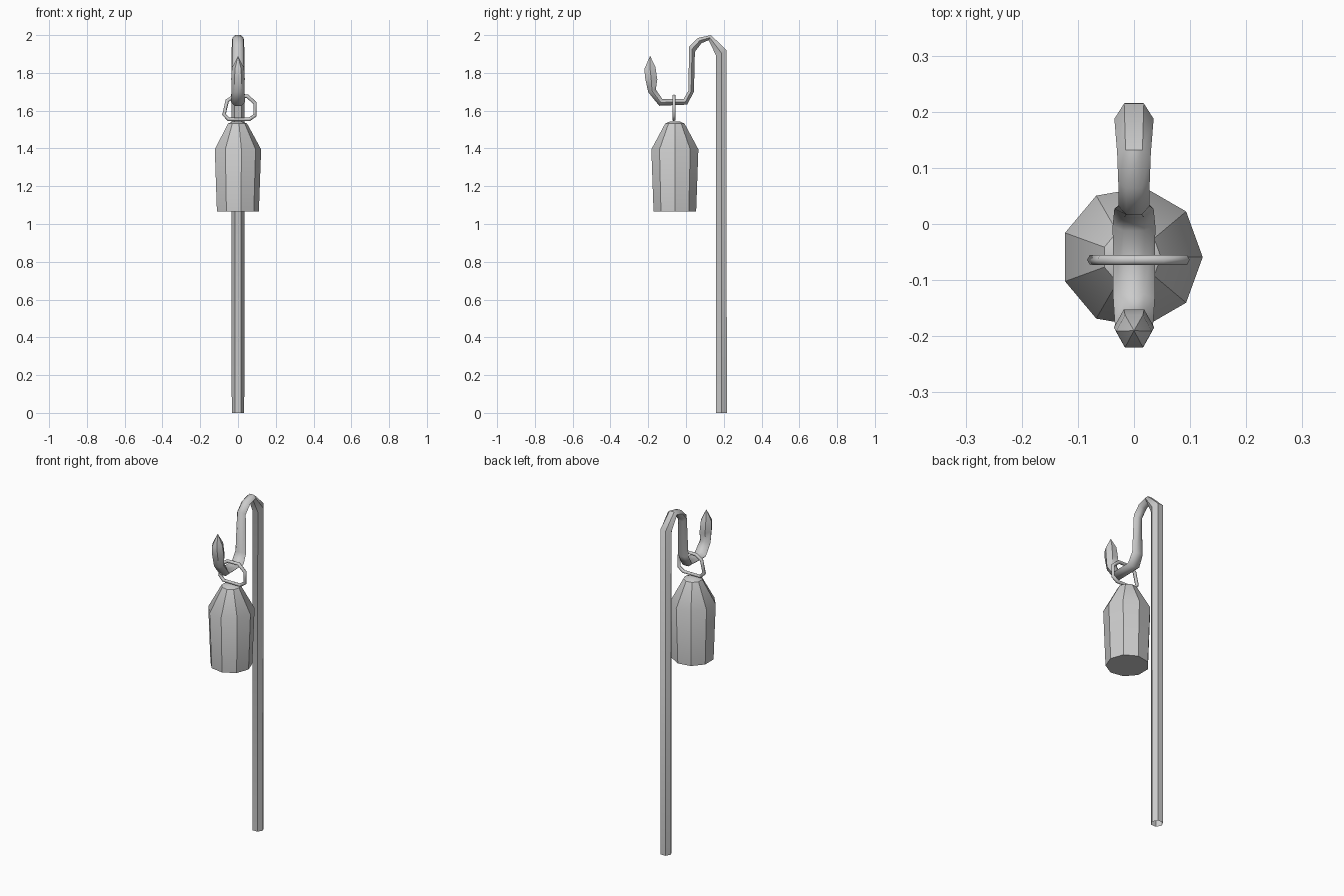
import bpy, bmesh, math
from mathutils import Vector

if "Cube" in bpy.data.objects:
    bpy.data.objects.remove(bpy.data.objects["Cube"])


def loft(name, rings, closed=False, cap_start=False, cap_end=False, smooth=None):
    """Skin a list of equal-sized vertex rings with quads."""
    bm = bmesh.new()
    vr = [[bm.verts.new(p) for p in r] for r in rings]
    n = len(vr[0])
    pairs = list(zip(vr, vr[1:])) + ([(vr[-1], vr[0])] if closed else [])
    for a, b in pairs:
        for i in range(n):
            j = (i + 1) % n
            bm.faces.new((a[i], a[j], b[j], b[i]))
    if cap_start:
        bm.faces.new(vr[0][::-1])
    if cap_end:
        bm.faces.new(vr[-1])
    bmesh.ops.remove_doubles(bm, verts=bm.verts, dist=0.0005)
    bmesh.ops.recalc_face_normals(bm, faces=bm.faces)
    me = bpy.data.meshes.new(name)
    bm.to_mesh(me)
    bm.free()
    ob = bpy.data.objects.new(name, me)
    bpy.context.collection.objects.link(ob)
    if smooth:
        bpy.ops.object.select_all(action='DESELECT')
        ob.select_set(True)
        bpy.context.view_layer.objects.active = ob
        bpy.ops.object.shade_smooth_by_angle(angle=math.radians(smooth))
    return ob


def hex_ring(a, b, w):
    """Hexagon spanning two (y, z) edge points, with half width w along x."""
    a, b = Vector(a), Vector(b)
    m = (a + b) / 2
    p = a.lerp(b, 0.0)
    q = a.lerp(b, 1.0)
    return [(w, *m), (w / 2, *p), (-w / 2, *p), (-w, *m), (-w / 2, *q), (w / 2, *q)]


# Pole flowing into the S-shaped hook and leaf-like tip
sections = [
    ((0.216, 0), (0.158, 0), 0.033),
    ((0.215, 1.92), (0.160, 1.89), 0.035),
    ((0.132, 2.0), (0.120, 1.973), 0.030),
    ((0.064, 1.985), (0.082, 1.957), 0.028),
    ((0.017, 1.940), (0.047, 1.912), 0.028),
    ((0.012, 1.705), (0.042, 1.700), 0.035),
    ((-0.012, 1.662), (0.006, 1.632), 0.038),
    ((-0.125, 1.662), (-0.142, 1.626), 0.037),
    ((-0.160, 1.712), (-0.200, 1.698), 0.034),
    ((-0.152, 1.765), (-0.217, 1.775), 0.036),
    ((-0.162, 1.832), (-0.220, 1.822), 0.032),
    ((-0.190, 1.89), (-0.190, 1.89), 0.0),
]
loft("pole_hook", [hex_ring(*s) for s in sections], smooth=50)

# Wire ring hanging on the hook
path = [(-0.074, 1.58), (-0.057, 1.653), (-0.02, 1.676), (0.05, 1.676),
        (0.090, 1.64), (0.090, 1.575), (0.060, 1.554), (-0.05, 1.554)]
centre = Vector((0.008, 1.615))
r = 0.010
rings = []
for i, p in enumerate(path):
    p = Vector(p)
    d0 = (p - Vector(path[i - 1])).normalized()
    d1 = (Vector(path[(i + 1) % len(path)]) - p).normalized()
    t = (d0 + d1).normalized()
    nrm = Vector((-t.y, t.x))
    if nrm.dot(p - centre) < 0:
        nrm = -nrm
    ring = []
    for k in range(6):
        a = k * math.tau / 6
        o = p + nrm * r * math.cos(a)
        ring.append((o.x, -0.064 + r * math.sin(a), o.y))
    rings.append(ring)
loft("hanging_ring", rings, closed=True, smooth=65)

# Nine-sided bell body
profile = [(0.1145, 1.067), (0.1265, 1.395), (0.052, 1.532), (0.025, 1.543)]
loft("bell", [[(-0.004 + rad * math.cos(k * math.tau / 9),
                -0.059 + rad * math.sin(k * math.tau / 9), z) for k in range(9)]
              for rad, z in profile], cap_start=True, cap_end=True, smooth=35)
